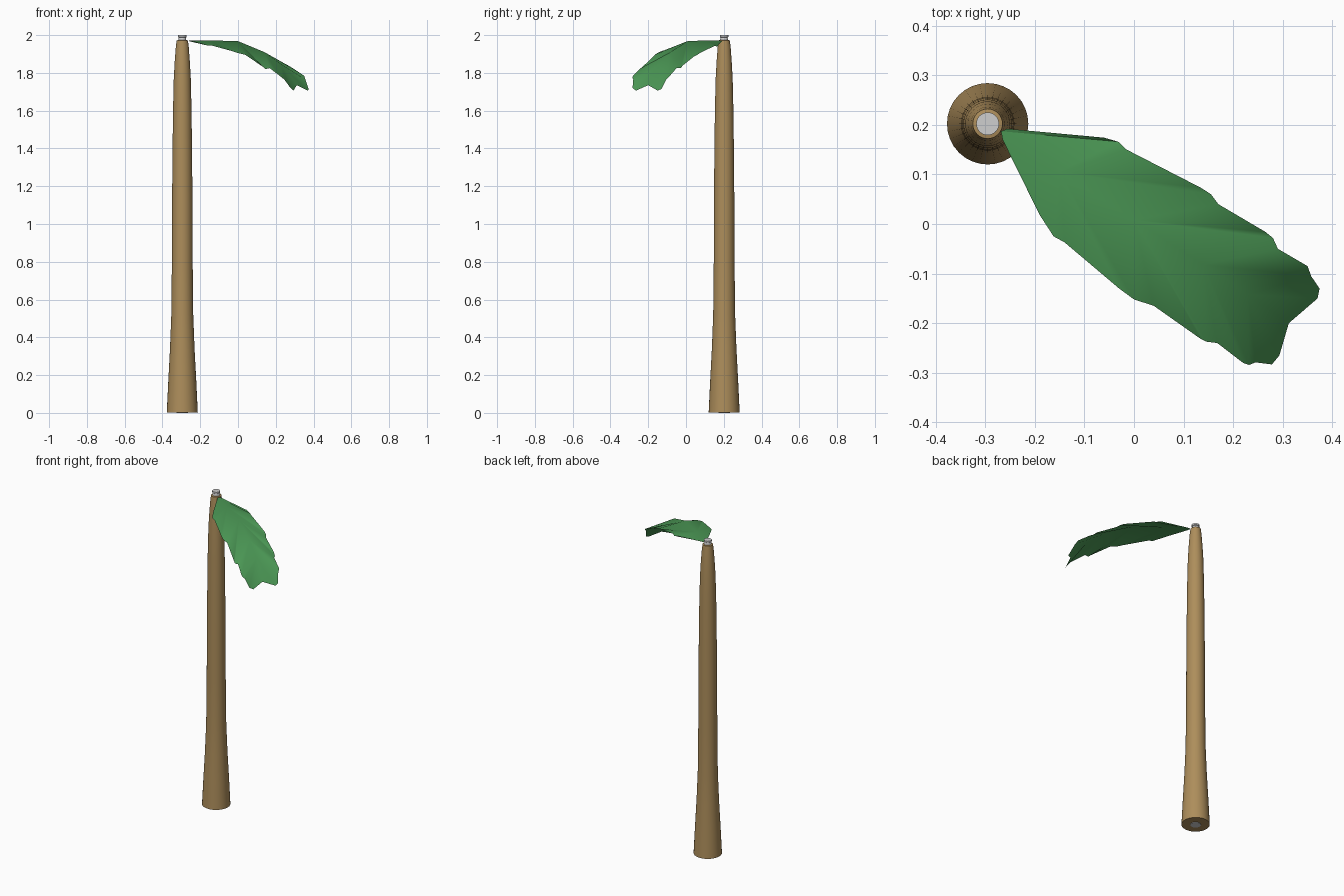
import bpy, bmesh, math

CX, CY = -0.295, 0.202


def material(name, rgb):
    m = bpy.data.materials.new(name)
    m.diffuse_color = (*rgb, 1)
    return m


def finish(name, bm, mat, angle):
    me = bpy.data.meshes.new(name)
    bm.to_mesh(me)
    bm.free()
    ob = bpy.data.objects.new(name, me)
    bpy.context.collection.objects.link(ob)
    me.materials.append(mat)
    bpy.ops.object.select_all(action='DESELECT')
    ob.select_set(True)
    bpy.context.view_layer.objects.active = ob
    bpy.ops.object.shade_smooth_by_angle(angle=math.radians(angle))
    return ob


def lathe(name, profile, mat, sides=32, caps=False):
    """Turn a (radius, z) profile around the trunk axis."""
    bm = bmesh.new()
    rings = [[bm.verts.new((CX + r * math.cos(2 * math.pi * i / sides),
                            CY + r * math.sin(2 * math.pi * i / sides), z))
              for i in range(sides)] for r, z in profile]
    for a, b in zip(rings, rings[1:]):
        for i in range(sides):
            j = (i + 1) % sides
            bm.faces.new((a[i], a[j], b[j], b[i]))
    if caps:
        bm.faces.new(rings[0][::-1])
        bm.faces.new(rings[-1])
    return finish(name, bm, mat, 35)


wood = material("brown wood", (0.42, 0.27, 0.105))
metal = material("light grey", (0.62, 0.62, 0.62))
green = material("leaf green", (0.07, 0.31, 0.09))

# Tapered trunk, open in the middle around the core rod
lathe("trunk", [(0.024, 0.003), (0.082, 0.003), (0.074, 0.17), (0.065, 0.34),
                (0.058, 0.52), (0.055, 0.8), (0.054, 1.1), (0.052, 1.35),
                (0.049, 1.6), (0.045, 1.77), (0.040, 1.86), (0.034, 1.94),
                (0.030, 1.972), (0.020, 1.974)], wood)

# Core rod with a grooved top end
lathe("core_rod", [(0.03, 0), (0.03, 0.02), (0.021, 0.03), (0.021, 1.98),
                   (0.019, 1.983), (0.019, 1.987), (0.023, 1.99), (0.023, 2.0)],
      metal, caps=True)

# Leaf: midrib points, and on each side the rib ends with lobe points between
base, tip = (-0.268, 0.187, 1.97), (0.312, -0.2, 1.735)
mids = [base, (-0.15, 0.105, 1.972), (0, 0.008, 1.968), (0.14, -0.082, 1.91),
        (0.23, -0.142, 1.845), tip]
back = [[base, (-0.255, 0.192, 1.97), (-0.06, 0.174, 1.95), (-0.032, 0.166, 1.94)],
        [(-0.032, 0.166, 1.94), (-0.015, 0.15, 1.942), (0.135, 0.073, 1.905), (0.155, 0.06, 1.895)],
        [(0.155, 0.06, 1.895), (0.17, 0.04, 1.885), (0.265, -0.016, 1.84), (0.28, -0.028, 1.825)],
        [(0.28, -0.028, 1.825), (0.29, -0.05, 1.825), (0.35, -0.085, 1.785), (0.357, -0.105, 1.765)],
        [(0.357, -0.105, 1.765), (0.374, -0.13, 1.715), (0.37, -0.15, 1.706), tip]]
front = [[base, (-0.265, 0.17, 1.97), (-0.19, 0.018, 1.955), (-0.162, -0.025, 1.945)],
         [(-0.162, -0.025, 1.945), (-0.14, -0.037, 1.945), (-0.03, -0.13, 1.915), (0, -0.152, 1.905)],
         [(0, -0.152, 1.905), (0.04, -0.165, 1.895), (0.135, -0.232, 1.83), (0.145, -0.237, 1.82)],
         [(0.145, -0.237, 1.82), (0.168, -0.24, 1.825), (0.22, -0.28, 1.785), (0.232, -0.284, 1.775)],
         [(0.232, -0.284, 1.775), (0.245, -0.279, 1.765), (0.278, -0.283, 1.72),
          (0.293, -0.265, 1.706), tip]]
bm = bmesh.new()
cache = {}


def vert(p):
    if p not in cache:
        cache[p] = bm.verts.new(p)
    return cache[p]


for side in (back, front):
    for i, edge in enumerate(side):
        # Fan each lobe from its midrib point
        outline = edge + [mids[i + 1]]
        for a, b in zip(outline, outline[1:]):
            tri = [mids[i], a, b]
            if len(set(tri)) == 3:
                bm.faces.new([vert(p) for p in (tri[::-1] if side is back else tri)])
for f in bm.faces:
    f.normal_update()
    if f.normal.z < 0:
        f.normal_flip()
finish("leaf", bm, green, 60)
